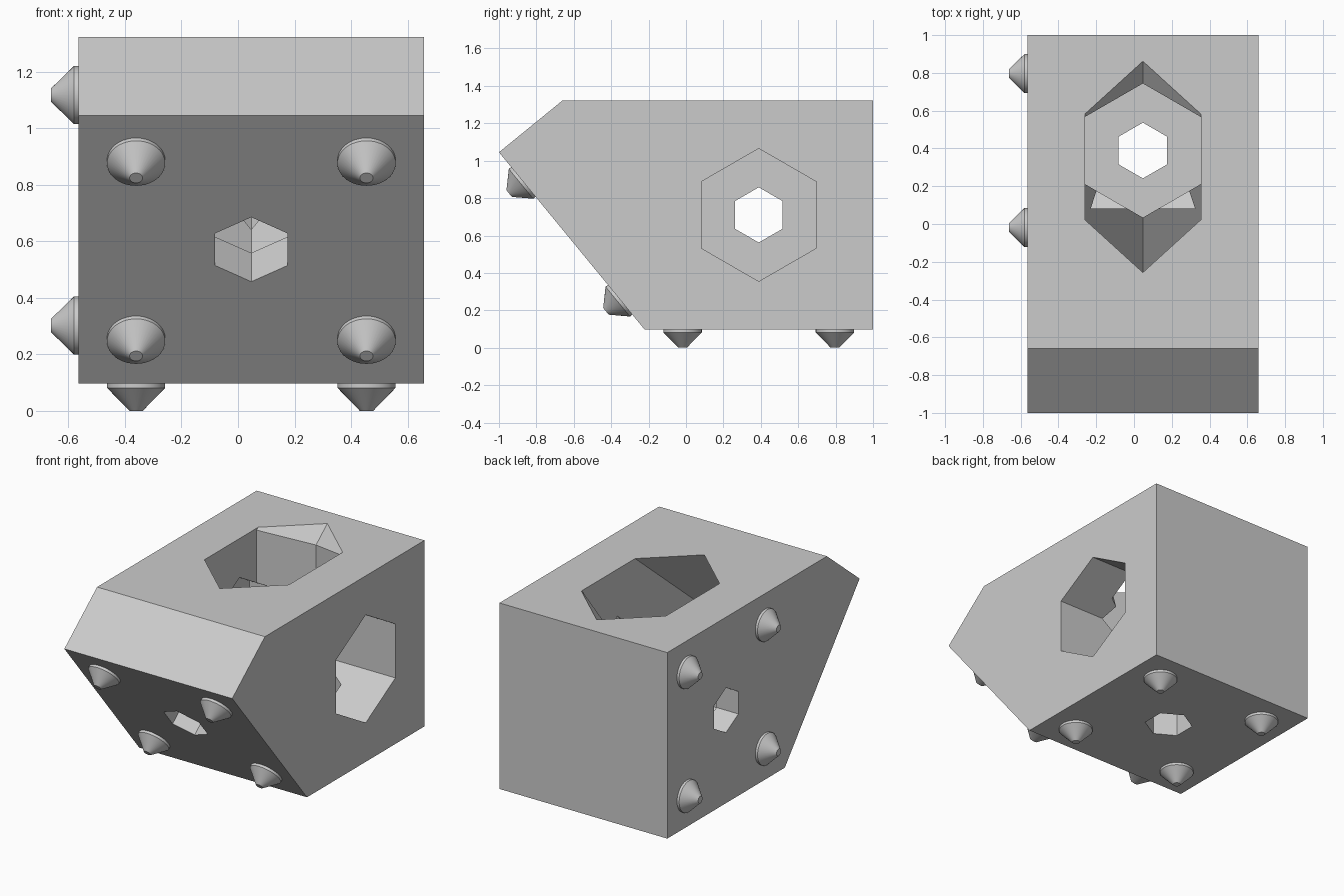
import bpy
import bmesh
import math
from mathutils import Vector

cube = bpy.data.objects.get("Cube")
if cube:
    bpy.data.objects.remove(cube, do_unlink=True)

grey = bpy.data.materials.new("light grey")
grey.use_nodes = True
grey.diffuse_color = (0.6, 0.6, 0.6, 1)
grey.node_tree.nodes["Principled BSDF"].inputs["Base Color"].default_value = (0.6, 0.6, 0.6, 1)

LEFT, RIGHT = 0.658, -0.564
BASE, TOP = 0.098, 1.322
MID_X, MID_Y, MID_Z = 0.047, 0.389, 0.71
PITCH = 0.4075      # half the stud spacing
WALL = 0.16         # depth of the narrow hole before the wide bore


def add_object(name, bm):
    bmesh.ops.recalc_face_normals(bm, faces=bm.faces)
    mesh = bpy.data.meshes.new(name)
    bm.to_mesh(mesh)
    bm.free()
    mesh.materials.append(grey)
    obj = bpy.data.objects.new(name, mesh)
    bpy.context.collection.objects.link(obj)
    return obj


def turned(name, origin, u, axis, rings, sides):
    """Stack of regular polygons (distance along axis, radius), capped at both ends."""
    bm = bmesh.new()
    v = axis.cross(u)
    loops = []
    for dist, radius in rings:
        loop = []
        for i in range(sides):
            a = math.tau * i / sides
            loop.append(bm.verts.new(origin + axis * dist
                                     + (u * math.cos(a) + v * math.sin(a)) * radius))
        loops.append(loop)
    for low, high in zip(loops, loops[1:]):
        for i in range(sides):
            j = (i + 1) % sides
            bm.faces.new((low[i], low[j], high[j], high[i]))
    bm.faces.new(loops[0])
    bm.faces.new(loops[-1])
    return add_object(name, bm)


# Block: side profile extruded across x
profile = [(-1, 1.045), (-0.66, TOP), (1, TOP), (1, BASE), (-0.222, BASE)]
bm = bmesh.new()
side = bm.faces.new([bm.verts.new((RIGHT, y, z)) for y, z in profile])
extruded = bmesh.ops.extrude_face_region(bm, geom=[side], use_keep_orig=True)["geom"]
bmesh.ops.translate(bm, vec=(LEFT - RIGHT, 0, 0),
                    verts=[g for g in extruded if isinstance(g, bmesh.types.BMVert)])
block = add_object("block", bm)

# Studded faces: centre, direction of a hexagon corner, outward normal
slope = Vector((0, -0.778, 0.947)).normalized()
X, Y, Z = Vector((1, 0, 0)), Vector((0, 1, 0)), Vector((0, 0, 1))
studded = [
    ("front", Vector((MID_X, -0.611, 0.5715)), slope, slope.cross(X) * -1),
    ("bottom", Vector((MID_X, MID_Y, BASE)), Y, -Z),
    ("right", Vector((RIGHT, MID_Y, MID_Z)), Z, -X),
]
if studded[0][3].y > 0:
    studded[0] = studded[0][:3] + (-studded[0][3],)

for label, centre, u, normal in studded:
    # Narrow hexagonal hole opening into a wide hexagonal bore
    for radius, start, end in ((0.1475, -0.1, 0.3), (0.355, WALL, 2.2)):
        cutter = turned("cutter", centre, u, -normal, [(start, radius), (end, radius)], 6)
        cutter.hide_render = True
        cut = block.modifiers.new("hole", "BOOLEAN")
        cut.operation = "DIFFERENCE"
        cut.solver = "EXACT"
        cut.object = cutter
        bpy.context.view_layer.objects.active = block
        bpy.ops.object.modifier_apply(modifier=cut.name)
        bpy.data.objects.remove(cutter, do_unlink=True)

    # Four blunt conical studs in a square
    v = normal.cross(u)
    for i, (a, b) in enumerate(((1, 1), (1, -1), (-1, 1), (-1, -1))):
        stud = turned(f"{label}_stud_{i + 1}", centre + (u * a + v * b) * PITCH, u, normal,
                      [(-0.02, 0.103), (0.016, 0.103), (0.021, 0.098), (0.098, 0.023)], 40)
        bpy.ops.object.select_all(action="DESELECT")
        stud.select_set(True)
        bpy.context.view_layer.objects.active = stud
        bpy.ops.object.shade_smooth_by_angle(angle=math.radians(30))
